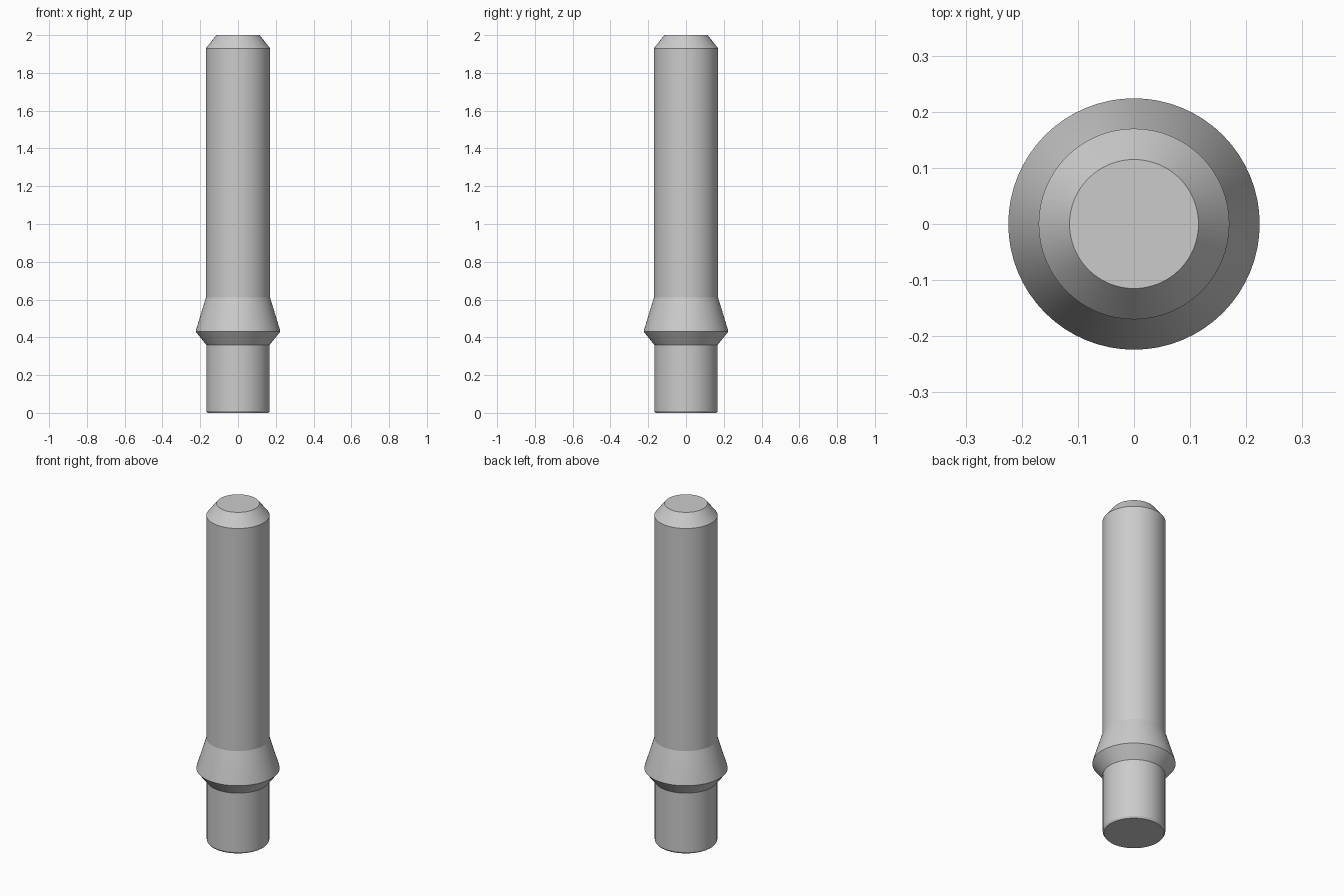
import bpy
import bmesh
import math

cube = bpy.data.objects.get("Cube")
if cube:
    bpy.data.objects.remove(cube, do_unlink=True)

# Plain grey material
grey = bpy.data.materials.new("light_grey")
grey.use_nodes = True
colour = (0.6, 0.6, 0.6, 1)
grey.diffuse_color = colour
grey.node_tree.nodes["Principled BSDF"].inputs["Base Color"].default_value = colour


def lathe(name, profile, sides=64):
    """Revolve a (radius, height) profile around z and cap both ends."""
    bm = bmesh.new()
    rings = []
    for r, z in profile:
        angles = [math.tau * i / sides for i in range(sides)]
        rings.append([bm.verts.new((r * math.cos(a), r * math.sin(a), z)) for a in angles])
    for low, high in zip(rings, rings[1:]):
        for i in range(sides):
            j = (i + 1) % sides
            bm.faces.new((low[i], low[j], high[j], high[i]))
    bm.faces.new(rings[0][::-1])
    bm.faces.new(rings[-1])
    mesh = bpy.data.meshes.new(name)
    bm.to_mesh(mesh)
    bm.free()
    mesh.materials.append(grey)
    obj = bpy.data.objects.new(name, mesh)
    bpy.context.collection.objects.link(obj)
    bpy.ops.object.select_all(action="DESELECT")
    obj.select_set(True)
    bpy.context.view_layer.objects.active = obj
    bpy.ops.object.shade_smooth_by_angle(angle=math.radians(15))
    return obj


# Round pin: lower shank, flared collar, long shaft and chamfered tip
lathe("collared_pin", [
    (0.162, 0), (0.168, 0.01),
    (0.168, 0.36),
    (0.224, 0.43), (0.222, 0.44),
    (0.17, 0.61),
    (0.17, 1.93),
    (0.115, 2),
])
